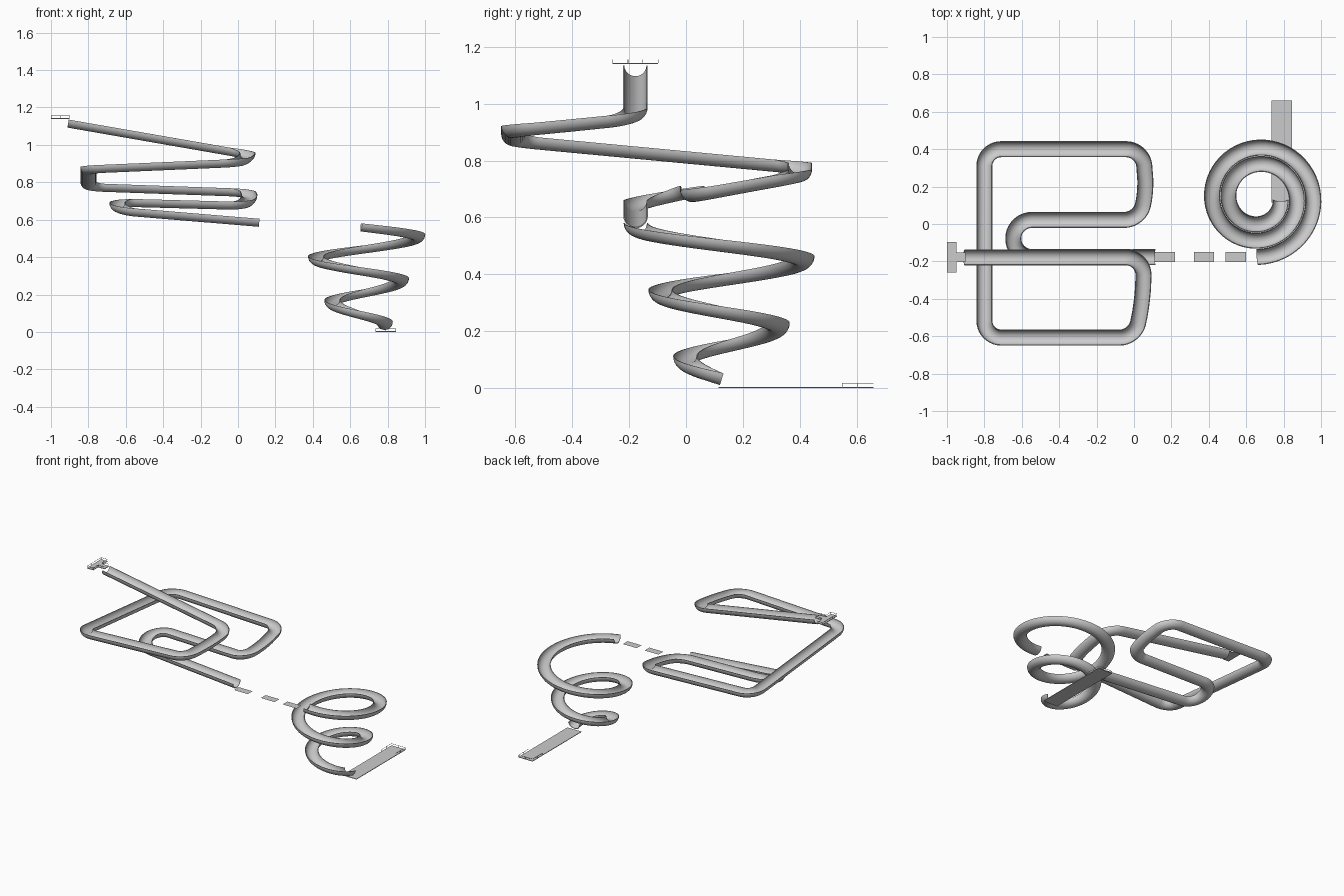
import bpy, bmesh, math
from mathutils import Vector

if "Cube" in bpy.data.objects:
    bpy.data.objects.remove(bpy.data.objects["Cube"])

R, T, SEG = 0.043, 0.004, 14      # channel radius, wall thickness, arc steps


def add_object(name, bm, smooth=False):
    bmesh.ops.recalc_face_normals(bm, faces=bm.faces)
    me = bpy.data.meshes.new(name)
    bm.to_mesh(me)
    bm.free()
    ob = bpy.data.objects.new(name, me)
    bpy.context.collection.objects.link(ob)
    if smooth:
        bpy.ops.object.select_all(action='DESELECT')
        ob.select_set(True)
        bpy.context.view_layer.objects.active = ob
        bpy.ops.object.shade_smooth_by_angle(angle=math.radians(35))
    return ob


def channel(name, path):
    """Sweep an upright half-pipe section along a path running through its rim centre."""
    arc = [math.pi + math.pi * i / SEG for i in range(SEG + 1)]
    prof = [(R * math.cos(a), R * math.sin(a)) for a in arc]
    prof += [((R - T) * math.cos(a), (R - T) * math.sin(a)) for a in reversed(arc)]
    bm, rings = bmesh.new(), []
    for i, p in enumerate(path):
        tan = (path[min(i + 1, len(path) - 1)] - path[max(i - 1, 0)]).normalized()
        side = tan.cross(Vector((0, 0, 1))).normalized()
        up = side.cross(tan)
        rings.append([bm.verts.new(p + side * u + up * v) for u, v in prof])
    n = len(prof)
    for a, b in zip(rings, rings[1:]):
        for j in range(n):
            k = (j + 1) % n
            bm.faces.new((a[j], a[k], b[k], b[j]))
    for ring in (rings[0], rings[-1]):
        for j in range(SEG):
            bm.faces.new((ring[j], ring[j + 1], ring[n - 2 - j], ring[n - 1 - j]))
    return add_object(name, bm, True)


def rounded_path(ctrl, steps=10):
    """Polyline whose corners (x, y, z, radius) are rounded with cubic arcs."""
    pts = [Vector(c[:3]) for c in ctrl]
    out = [pts[0]]
    for i in range(1, len(pts) - 1):
        p, r = pts[i], ctrl[i][3]
        a = p + (pts[i - 1] - p).normalized() * r
        b = p + (pts[i + 1] - p).normalized() * r
        ca, cb = a.lerp(p, 0.55), b.lerp(p, 0.55)
        for s in range(steps + 1):
            t = s / steps
            q = a * (1-t)**3 + ca * 3*t*(1-t)**2 + cb * 3*t*t*(1-t) + b * t**3
            if (q - out[-1]).length > 0.002:
                out.append(q)
    out.append(pts[-1])
    return out


def slab(name, outline, z0, z1):
    bm = bmesh.new()
    f = bm.faces.new([bm.verts.new((x, y, z0)) for x, y in outline])
    if z1 > z0:
        ext = bmesh.ops.extrude_face_region(bm, geom=[f], use_keep_orig=True)
        for v in ext['geom']:
            if isinstance(v, bmesh.types.BMVert):
                v.co.z = z1
    return add_object(name, bm)


def rect(x0, x1, y0, y1):
    return [(x0, y0), (x1, y0), (x1, y1), (x0, y1)]


def box(bm, lo, hi):
    vs = bmesh.ops.create_cube(bm, size=1)['verts']
    for v in vs:
        v.co = Vector([lo[i] + (v.co[i] + 0.5) * (hi[i] - lo[i]) for i in range(3)])


def railing(name, line, z0, z1, gap=0.05, w=0.0015):
    """Posts with a thin top rail along axis-aligned segments."""
    bm = bmesh.new()
    for (xa, ya), (xb, yb) in zip(line, line[1:]):
        box(bm, (min(xa, xb) - w/2, min(ya, yb) - w/2, z1 - w),
            (max(xa, xb) + w/2, max(ya, yb) + w/2, z1))
        n = max(1, round(math.hypot(xb - xa, yb - ya) / gap))
        for i in range(n + 1):
            x, y = xa + (xb - xa) * i / n, ya + (yb - ya) * i / n
            box(bm, (x - w/2, y - w/2, z0), (x + w/2, y + w/2, z1 - w))
    return add_object(name, bm)


# Upper winding slide
channel("upper_slide", rounded_path([
    (-0.905, -0.178, 1.135),
    (0.055, -0.178, 0.968, 0.10),
    (0.045, -0.42, 0.943, 0.09),
    (0.005, -0.607, 0.925, 0.08),
    (-0.80, -0.607, 0.89, 0.09),
    (-0.80, 0.40, 0.795, 0.09),
    (0.048, 0.40, 0.765, 0.09),
    (0.065, 0.18, 0.725, 0.07),
    (0.03, 0.022, 0.695, 0.08),
    (-0.645, 0.022, 0.713, 0.10),
    (-0.645, -0.177, 0.668, 0.10),
    (0.115, -0.177, 0.605)]))

# Lower spiral slide, tightening as it descends
spiral = []
for i in range(131):
    t = i / 130
    deg = -91 + 808 * t
    r = 0.314 - 0.0218 * (deg + 90) / 90
    a = math.radians(deg)
    spiral.append(Vector((0.666 + r * math.cos(a), 0.138 + r * math.sin(a), 0.58 - 0.528 * t)))
channel("spiral_slide", spiral)

# Flat stepping panels between the two slides
for i, x in enumerate((0.11, 0.32, 0.49)):
    slab(f"stepping_panel_{i + 1}", rect(x, x + 0.108, -0.203, -0.150), 0.557, 0.557)

# Start platform with railing
tee = [(-0.90, -0.153), (-0.95, -0.153), (-0.95, -0.098), (-1.0, -0.098),
       (-1.0, -0.258), (-0.95, -0.258), (-0.95, -0.203), (-0.90, -0.203)]
slab("start_platform", tee, 1.139, 1.143)
inset = 0.001
railing("start_railing", [(max(x, -1 + inset), y) for x, y in tee], 1.143, 1.156)

# Exit runway with railing round the far end
slab("exit_runway", rect(0.736, 0.845, 0.115, 0.66), 0.0, 0.004)
railing("exit_railing", [(0.737, 0.55), (0.737, 0.659), (0.844, 0.659), (0.844, 0.55)],
        0.004, 0.018)
